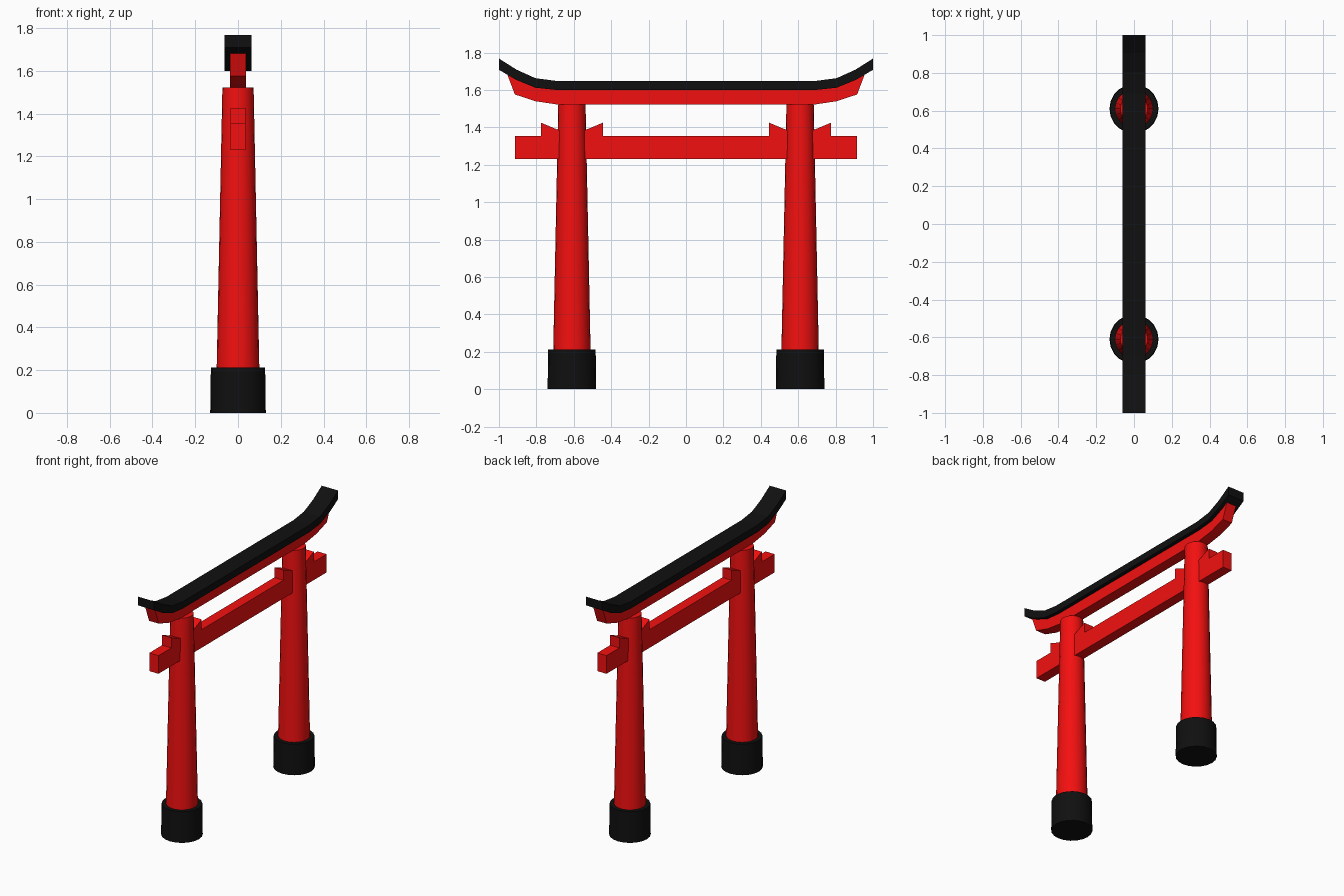
import bpy, bmesh, math

if "Cube" in bpy.data.objects:
    bpy.data.objects.remove(bpy.data.objects["Cube"])


def material(name, rgb):
    m = bpy.data.materials.new(name)
    m.diffuse_color = (*rgb, 1)
    m.use_nodes = True
    m.node_tree.nodes["Principled BSDF"].inputs["Base Color"].default_value = m.diffuse_color
    return m


RED = material("vermilion", (0.9, 0.005, 0.005))
BLACK = material("black", (0.005, 0.005, 0.005))


def finish(bm, name, mat):
    bmesh.ops.recalc_face_normals(bm, faces=bm.faces[:])
    mesh = bpy.data.meshes.new(name)
    bm.to_mesh(mesh)
    bm.free()
    mesh.materials.append(mat)
    ob = bpy.data.objects.new(name, mesh)
    bpy.context.collection.objects.link(ob)
    return ob


def prism(name, profile, half_x, mat):
    """Extrude a (y, z) outline along x, centred on x = 0."""
    bm = bmesh.new()
    face = bm.faces.new([bm.verts.new((-half_x, y, z)) for y, z in profile])
    res = bmesh.ops.extrude_face_region(bm, geom=[face])
    verts = [g for g in res["geom"] if isinstance(g, bmesh.types.BMVert)]
    bmesh.ops.translate(bm, verts=verts, vec=(2 * half_x, 0, 0))
    return finish(bm, name, mat)


def column(name, y, z0, z1, r0, r1, mat):
    """Tapered round column, smooth sides and sharp rims."""
    bpy.ops.mesh.primitive_cone_add(vertices=20, radius1=r0, radius2=r1, depth=z1 - z0,
                                    location=(0, y, (z0 + z1) / 2))
    ob = bpy.context.object
    ob.name = name
    ob.data.materials.append(mat)
    bpy.ops.object.shade_smooth_by_angle(angle=math.radians(40))


def beam_outline(top, bottom):
    """Mirror half profiles (centre to tip) into a full closed outline."""
    def full(half):
        return [(-y, z) for y, z in reversed(half)] + half
    return full(top) + full(bottom)[::-1]


# Upswept lintels: black cap over red beam, sharing one curved seam
seam = [(0.69, 1.60), (0.805, 1.612), (0.91, 1.655)]
cap_top = [(0.69, 1.648), (0.805, 1.663), (0.905, 1.708), (1.0, 1.768)]
beam_bottom = [(0.685, 1.522), (0.805, 1.54), (0.915, 1.576)]
prism("top_cap", beam_outline(cap_top, seam + [(1.0, 1.708)]), 0.062, BLACK)
prism("upper_lintel", beam_outline(seam + [(0.955, 1.682)], beam_bottom), 0.037, RED)

# Straight tie beam
prism("tie_beam", [(-0.915, 1.23), (0.915, 1.23), (0.915, 1.355), (-0.915, 1.355)], 0.035, RED)

# Pillars, footings and wedges on each side
for side, s in (("left", -1), ("right", 1)):
    y = 0.61 * s
    column(side + "_footing", y, 0, 0.213, 0.13, 0.127, BLACK)
    column(side + "_pillar", y, 0.2, 1.522, 0.1, 0.073, RED)
    for label, d in (("inner", -s), ("outer", s)):
        prism(f"{side}_{label}_wedge",
              [(y + d * 0.02, 1.35), (y + d * 0.165, 1.35),
               (y + d * 0.165, 1.425), (y + d * 0.02, 1.364)], 0.035, RED)
